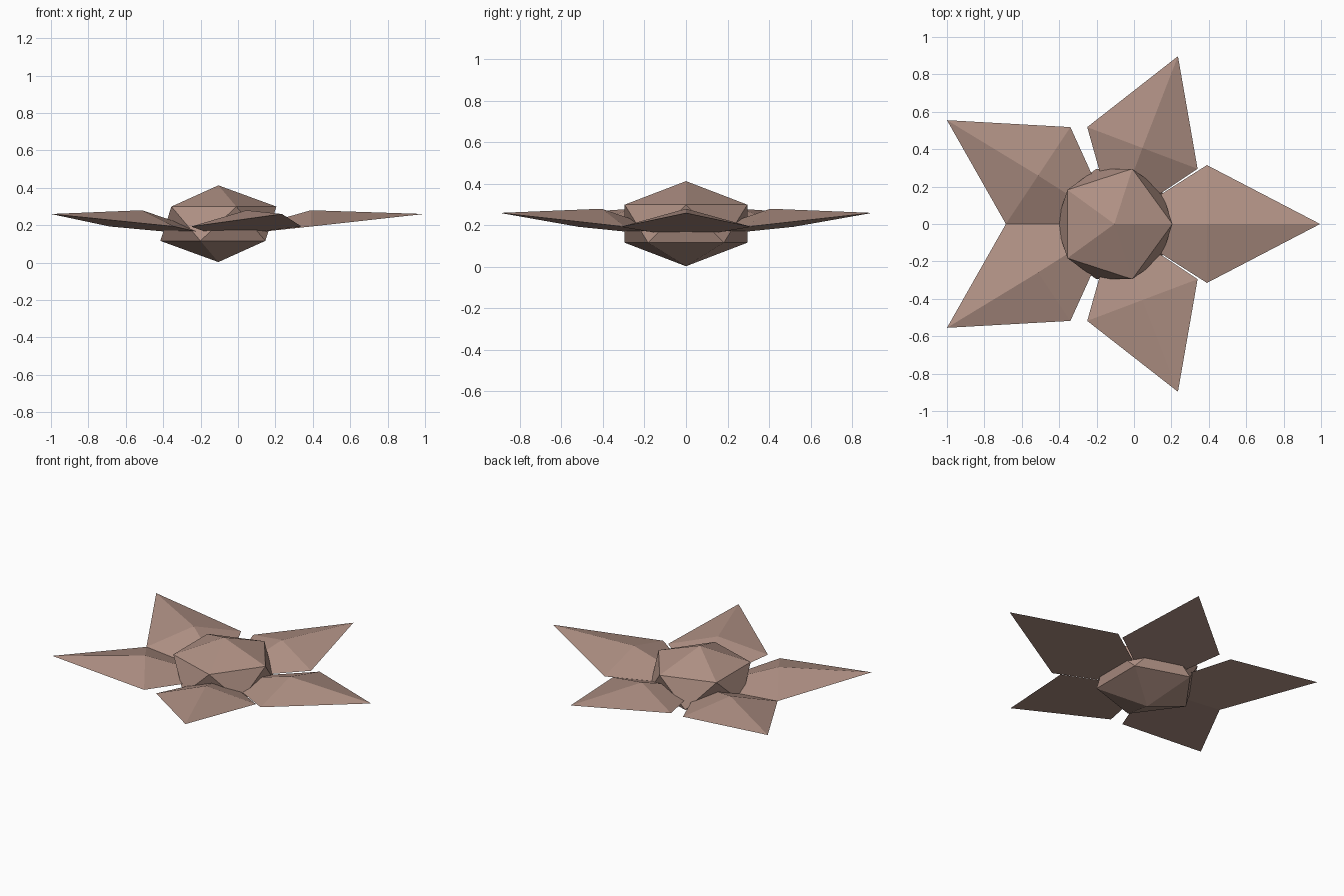
import bpy, bmesh
from mathutils import Vector, Matrix

if "Cube" in bpy.data.objects:
    bpy.data.objects.remove(bpy.data.objects["Cube"])

CX = -0.105  # flower axis
clay = bpy.data.materials.new("dusty_brown")
clay.diffuse_color = (0.43, 0.28, 0.23, 1)
clay.use_nodes = True
clay.node_tree.nodes["Principled BSDF"].inputs["Base Color"].default_value = clay.diffuse_color


def finish(name, bm):
    bmesh.ops.recalc_face_normals(bm, faces=bm.faces)
    mesh = bpy.data.meshes.new(name)
    bm.to_mesh(mesh)
    bm.free()
    mesh.materials.append(clay)
    bpy.context.collection.objects.link(bpy.data.objects.new(name, mesh))


# Squashed twenty-sided heart of the flower, one upper vertex pointing to +x
bm = bmesh.new()
bmesh.ops.create_icosphere(bm, subdivisions=1, radius=1)
ring = max((v.co for v in bm.verts if 0.2 < v.co.z < 0.8), key=lambda c: c.x)
turn = Matrix.Rotation(-Vector((1, 0)).angle_signed(ring.xy) * -1, 3, 'Z')
if abs((turn @ ring).y) > 0.01:
    turn = turn.inverted()
for v in bm.verts:
    p = turn @ v.co
    v.co = (CX + p.x * 0.347, p.y * 0.347, 0.208 + p.z * 0.205)
finish("flower_heart", bm)


# Petal: flat kite underside with a raised ridge point between the corners
def petal(name, corner_a, tip, corner_b, side=1):
    bm = bmesh.new()
    flip = lambda p, z: bm.verts.new((p[0], p[1] * side, z))
    mid = [(a + b) / 2 for a, b in zip(corner_a, corner_b)]
    rim = [flip((CX, 0), 0.14), flip(corner_a, 0.193),
           flip(tip, 0.26), flip(corner_b, 0.193)]
    peak = flip(mid, 0.28)
    bm.faces.new(rim)
    for i in range(4):
        bm.faces.new((rim[i], rim[(i + 1) % 4], peak))
    finish(name, bm)


petal("petal_right", (0.39, -0.315), (0.995, 0), (0.39, 0.315))
for side, word in ((1, "back"), (-1, "front")):
    petal("petal_" + word, (0.34, 0.295), (0.235, 0.897), (-0.25, 0.518), side)
    petal("petal_left_" + word, (-0.34, 0.518), (-1.0, 0.555), (-0.685, 0), side)
